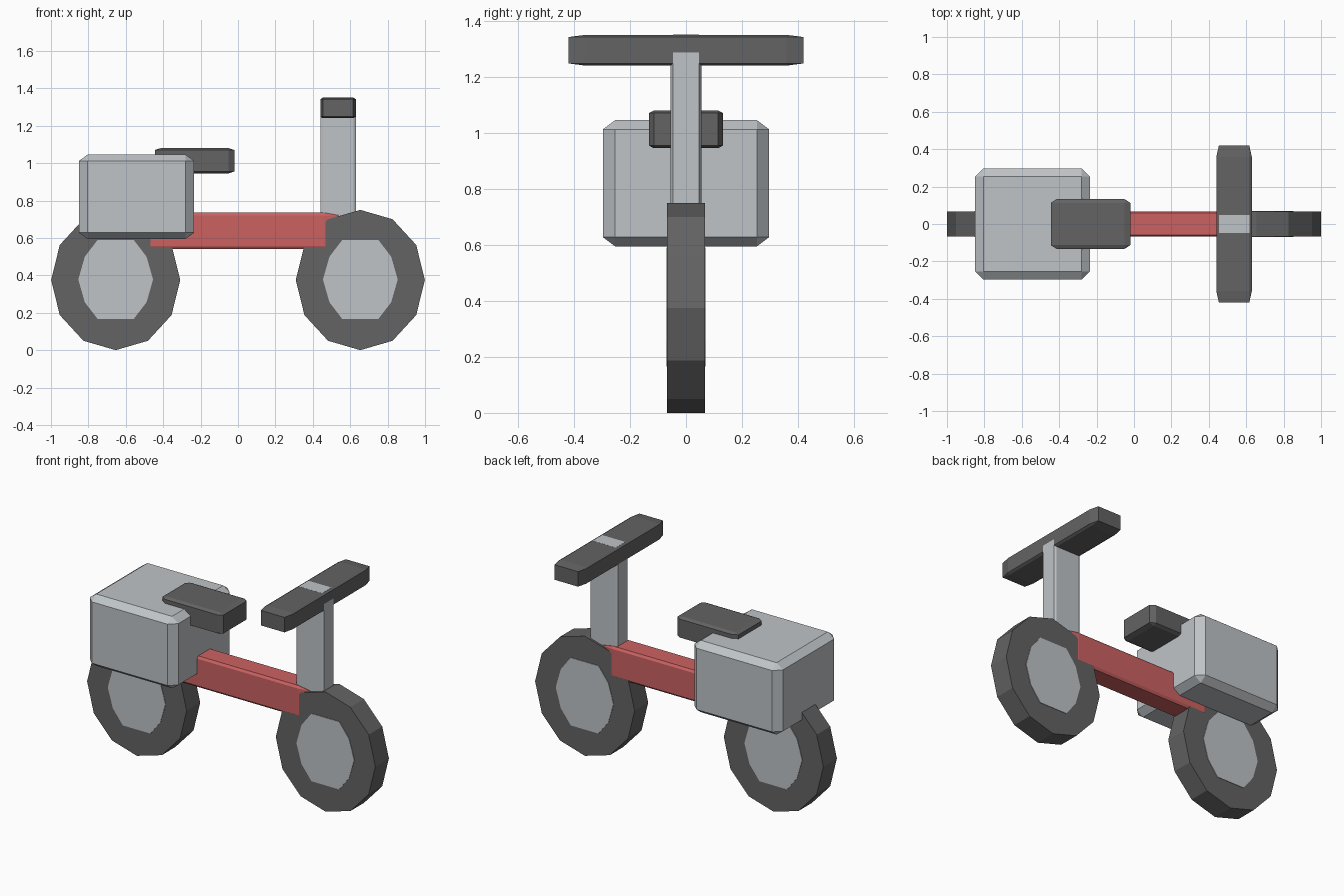
import bpy, bmesh, math
from mathutils import Vector

cube = bpy.data.objects.get("Cube")
if cube:
    bpy.data.objects.remove(cube, do_unlink=True)


def material(name, rgb):
    m = bpy.data.materials.new(name)
    m.use_nodes = True
    m.diffuse_color = (*rgb, 1)
    m.node_tree.nodes["Principled BSDF"].inputs["Base Color"].default_value = (*rgb, 1)
    return m


DARK = material("dark grey", (0.125, 0.125, 0.127))
LIGHT = material("light grey", (0.52, 0.55, 0.57))
RED = material("red", (0.60, 0.12, 0.12))


def finish(name, bm, mat):
    bmesh.ops.recalc_face_normals(bm, faces=bm.faces)
    mesh = bpy.data.meshes.new(name)
    bm.to_mesh(mesh)
    bm.free()
    mesh.materials.append(mat)
    obj = bpy.data.objects.new(name, mesh)
    bpy.context.collection.objects.link(obj)
    return obj


def chamfered_box(name, lo, hi, mat):
    """Unit cube chamfered first, then stretched, so chamfers scale with each side."""
    bm = bmesh.new()
    bmesh.ops.create_cube(bm, size=1)
    bmesh.ops.bevel(bm, geom=bm.edges[:], offset=0.073, segments=1, affect='EDGES')
    lo, hi = Vector(lo), Vector(hi)
    bmesh.ops.scale(bm, vec=hi - lo, verts=bm.verts)
    bmesh.ops.translate(bm, vec=(lo + hi) / 2, verts=bm.verts)
    return finish(name, bm, mat)


def disc(name, outline, centre, half_width, mat):
    """Extrude an x/z outline across y."""
    bm = bmesh.new()
    cx, cz = centre
    face = bm.faces.new([bm.verts.new((cx + x, -half_width, cz + z)) for x, z in outline])
    side = bmesh.ops.extrude_face_region(bm, geom=[face])
    verts = [v for v in side["geom"] if isinstance(v, bmesh.types.BMVert)]
    bmesh.ops.translate(bm, vec=(0, 2 * half_width, 0), verts=verts)
    return finish(name, bm, mat)


# Wheels: twelve-sided tyres with ten-sided hubs
tyre = [(0.345 * math.cos(i * math.pi / 6), 0.375 * math.sin(i * math.pi / 6)) for i in range(12)]
quarter = [(0.20, 0), (0.165, 0.122), (0.096, 0.212)]
upper = quarter + [(-x, z) for x, z in reversed(quarter)]
hub = upper + [(-x, -z) for x, z in upper[1:-1]]
for label, x in (("rear", -0.654), ("front", 0.654)):
    disc(label + "_tyre", tyre, (x, 0.375), 0.067, DARK)
    disc(label + "_hub", hub, (x, 0.378), 0.07, LIGHT)

# Frame, storage box and seat
chamfered_box("frame_bar", (-0.54, -0.068, 0.54), (0.54, 0.068, 0.735), RED)
chamfered_box("storage_box", (-0.85, -0.297, 0.595), (-0.235, 0.297, 1.045), LIGHT)
chamfered_box("seat", (-0.445, -0.133, 0.945), (-0.02, 0.133, 1.08), DARK)

# Steering column and handlebar
chamfered_box("steering_column", (0.44, -0.055, 0.45), (0.6304, 0.055, 1.3505), LIGHT)
chamfered_box("handlebar", (0.44, -0.42, 1.24), (0.63, 0.42, 1.35), DARK)
